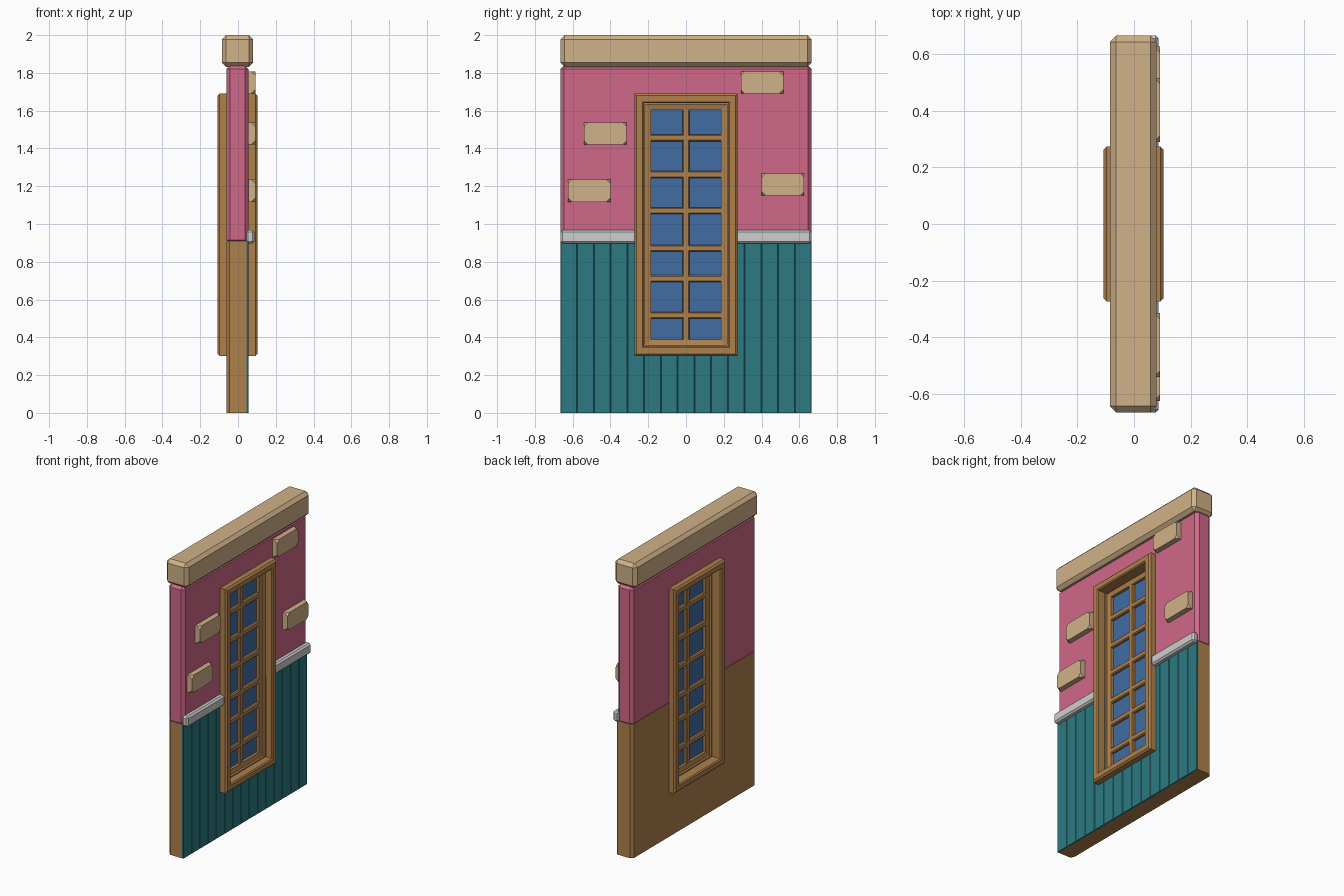
import bpy, bmesh
from mathutils import Vector

if "Cube" in bpy.data.objects:
    bpy.data.objects.remove(bpy.data.objects["Cube"])


def material(name, rgb):
    m = bpy.data.materials.new(name)
    m.diffuse_color = (*rgb, 1)
    m.use_nodes = True
    m.node_tree.nodes["Principled BSDF"].inputs["Base Color"].default_value = m.diffuse_color
    return m


PINK = material("pink plaster", (0.63, 0.14, 0.25))
TEAL = material("teal planks", (0.025, 0.195, 0.22))
TAN = material("tan stone", (0.63, 0.44, 0.25))
WOOD = material("brown wood", (0.43, 0.22, 0.072))
GLASS = material("blue glass", (0.054, 0.15, 0.37))
WHITE = material("pale trim", (0.62, 0.62, 0.62))


def finish(bm, name, mat):
    bmesh.ops.recalc_face_normals(bm, faces=bm.faces)
    me = bpy.data.meshes.new(name)
    bm.to_mesh(me)
    bm.free()
    me.materials.append(mat)
    ob = bpy.data.objects.new(name, me)
    bpy.context.collection.objects.link(ob)
    return ob


def box(name, x, y, z, mat, bevel=0, pick=None, affect='EDGES'):
    """Box from (min, max) ranges; bevels the edges or corners that pick accepts."""
    bm = bmesh.new()
    bmesh.ops.create_cube(bm, size=1)
    for v in bm.verts:
        v.co = Vector([r[0] if c < 0 else r[1] for c, r in zip(v.co, (x, y, z))])
    if bevel:
        geom = bm.edges if affect == 'EDGES' else bm.verts
        geom = [g for g in geom if pick is None or pick(g)]
        bmesh.ops.bevel(bm, geom=geom, offset=bevel, segments=1, profile=0.5,
                        affect=affect, clamp_overlap=True)
    return finish(bm, name, mat)


def ring(name, half, z0, z1, profile, mat):
    """Rectangular frame: closed profile of (inset, x) swept round a rectangle."""
    bm = bmesh.new()
    loops = []
    for i, x in profile:
        h = half - i
        loops.append([bm.verts.new((x, y, z)) for y, z in
                      ((-h, z0 + i), (h, z0 + i), (h, z1 - i), (-h, z1 - i))])
    n = len(loops)
    for a in range(n):
        p, q = loops[a], loops[(a + 1) % n]
        for k in range(4):
            j = (k + 1) % 4
            bm.faces.new((p[k], p[j], q[j], q[k]))
    return finish(bm, name, mat)


def cut(ob, cutter):
    mod = ob.modifiers.new("opening", 'BOOLEAN')
    mod.object = cutter
    mod.operation = 'DIFFERENCE'
    mod.solver = 'EXACT'
    bpy.context.view_layer.objects.active = ob
    bpy.ops.object.modifier_apply(modifier=mod.name)


def is_vertical(e):
    a, b = (v.co for v in e.verts)
    return abs(a.z - b.z) > 0.1


W = 0.665

# Wall halves with the window opening cut through
lower = box("lower_wall", (-0.062, 0.046), (-W, W), (0, 0.91), WOOD, 0.018,
            lambda e: is_vertical(e) and e.verts[0].co.x < 0)
upper = box("upper_wall", (-0.062, 0.056), (-W, W), (0.895, 1.84), PINK, 0.02)
opening = box("opening_cutter", (-0.3, 0.3), (-0.245, 0.245), (0.33, 1.66), WOOD)
opening.hide_render = True
cut(lower, opening)
cut(upper, opening)
bpy.data.objects.remove(opening)

# Top cap
box("top_cap", (-0.085, 0.08), (-W, W), (1.832, 2.0), TAN, 0.022)

# Vertical planks, shortened under the window
count = 15
step = 2 * W / count
for i in range(count):
    y = -W + i * step
    top = 0.32 if abs(y + step / 2) < 0.22 else 0.91
    box(f"plank_{i + 1}", (0.044, 0.055), (y, y + step), (0, top), TEAL, 0.003,
        lambda e: is_vertical(e) and e.verts[0].co.x > 0.05)

# Chair rail either side of the window
for side, y in (("left", (-W, -0.262)), ("right", (0.262, W))):
    box("rail_" + side, (0.042, 0.087), y, (0.897, 0.968), WHITE, 0.011)

# Exposed bricks with clipped front corners
for i, (y, z) in enumerate([(-0.54, 1.42), (-0.625, 1.117), (0.29, 1.69), (0.4, 1.15)]):
    box(f"brick_{i + 1}", (0.05, 0.092), (y, y + 0.226), (z, z + 0.118), TAN, 0.022,
        lambda v: v.co.x > 0.06, 'VERTICES')

# Window casing: bevelled on both faces
b = 0.011
ring("window_casing", 0.273, 0.302, 1.69,
     [(0, -0.108 + b), (0, 0.104 - b), (b, 0.104), (0.043, 0.104), (0.05, 0.097),
      (0.05, -0.101), (0.043, -0.108), (b, -0.108)], WOOD)

# Stepped sash inside the casing
ring("window_sash", 0.228, 0.347, 1.645,
     [(-0.005, -0.04), (-0.005, 0.05), (0.012, 0.05), (0.012, 0.035), (0.042, 0.028),
      (0.042, -0.018), (0.012, -0.025), (0.012, -0.04)], WOOD)

# Glass and glazing bars
box("glass", (0.001, 0.009), (-0.195, 0.195), (0.38, 1.61), GLASS)
bar = (-0.018, 0.028)
box("upright_bar", bar, (-0.019, 0.019), (0.38, 1.61), WOOD, 0.006, is_vertical)
for i, z in enumerate((0.517, 0.711, 0.872, 1.07, 1.262, 1.456)):
    box(f"cross_bar_{i + 1}", bar, (-0.19, 0.19), (z - 0.018, z + 0.018), WOOD, 0.006,
        lambda e: abs(e.verts[0].co.y - e.verts[1].co.y) > 0.1)
